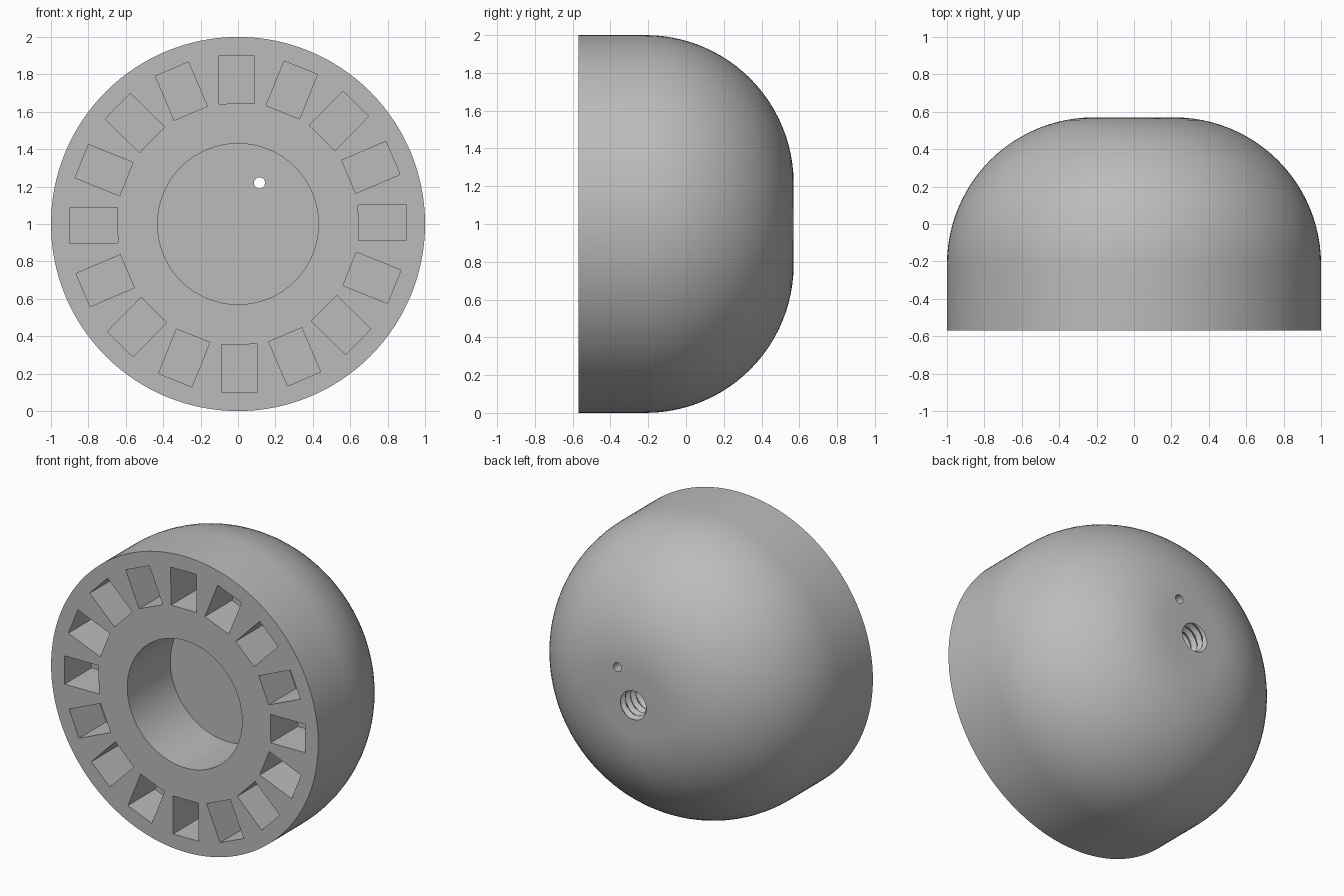
import bpy, bmesh
from math import sin, cos, pi, radians
from mathutils import Matrix, Vector

cube = bpy.data.objects.get("Cube")
if cube:
    bpy.data.objects.remove(cube, do_unlink=True)

CENTRE_Z = 1.0
FRONT, BACK = -0.57, 0.57

grey = bpy.data.materials.new("plain grey")
grey.use_nodes = True
colour = (0.5, 0.5, 0.5, 1)
grey.diffuse_color = colour
grey.node_tree.nodes["Principled BSDF"].inputs["Base Color"].default_value = colour


def finish(name, bm):
    bmesh.ops.recalc_face_normals(bm, faces=bm.faces)
    mesh = bpy.data.meshes.new(name)
    bm.to_mesh(mesh)
    bm.free()
    mesh.materials.append(grey)
    obj = bpy.data.objects.new(name, mesh)
    bpy.context.collection.objects.link(obj)
    return obj


def turned(name, profile, segs, x=0, z=CENTRE_Z, wave=lambda y, turn: 0):
    """Solid turned about the y axis from (radius, y) points, capped at both ends."""
    bm = bmesh.new()
    rings = []
    for r, y in profile:
        ring = []
        for i in range(segs):
            a = 2 * pi * i / segs
            rr = r + wave(y, i / segs)
            ring.append(bm.verts.new((x + rr * cos(a), y, z + rr * sin(a))))
        rings.append(ring)
    for low, high in zip(rings, rings[1:]):
        for i in range(segs):
            j = (i + 1) % segs
            bm.faces.new((low[i], low[j], high[j], high[i]))
    bm.faces.new(rings[0])
    bm.faces.new(rings[-1])
    return finish(name, bm)


# Domed body with a wide blind bore in the front
fillet = 0.785
core = 1 - fillet
arc = [(core + fillet * cos(t * pi / 48), BACK - fillet + fillet * sin(t * pi / 48))
       for t in range(25)]
body = turned("domed_body", [(0.43, -0.11), (0.43, FRONT), (1, FRONT)] + arc, 128)

# Ring of sixteen rectangular pockets
bm = bmesh.new()
depth = 0.29
for i in range(16):
    place = (Matrix.Translation((0, FRONT, CENTRE_Z))
             @ Matrix.Rotation(radians(-0.6 - 22.5 * i), 4, "Y")
             @ Matrix.Translation((0.772, 0, 0))
             @ Matrix.Diagonal((0.257, 2 * depth, 0.192, 1)))
    bmesh.ops.create_cube(bm, size=1, matrix=place)
pockets = finish("pocket_cutter", bm)

# Narrow hole from the bore floor out through the back
pin_hole = turned("pin_hole_cutter", [(0.03, -0.2), (0.03, 0.7)], 24, 0.115, 1.22)

# Threaded blind hole in the middle of the back
pitch = 0.055


def thread(y, turn):
    phase = (y / pitch + turn) % 1
    return 0.022 * (abs(2 * phase - 1) - 1)


rows = 72
start, end = 0.14, 0.6
screw = turned("screw_hole_cutter",
               [(0.108, start + (end - start) * i / rows) for i in range(rows + 1)],
               32, wave=thread)

# Cut the openings and keep the result as the body mesh
cutters = (pockets, pin_hole, screw)
for cutter in cutters:
    mod = body.modifiers.new(cutter.name, "BOOLEAN")
    mod.operation = "DIFFERENCE"
    mod.solver = "EXACT"
    mod.object = cutter
    cutter.hide_render = True
bpy.context.view_layer.update()
cut = bpy.data.meshes.new_from_object(body.evaluated_get(bpy.context.evaluated_depsgraph_get()))
body.modifiers.clear()
body.data = cut
for cutter in cutters:
    bpy.data.objects.remove(cutter, do_unlink=True)

# Smooth dome with crisp rims
bpy.ops.object.select_all(action="DESELECT")
body.select_set(True)
bpy.context.view_layer.objects.active = body
bpy.ops.object.shade_smooth_by_angle(angle=radians(30))
